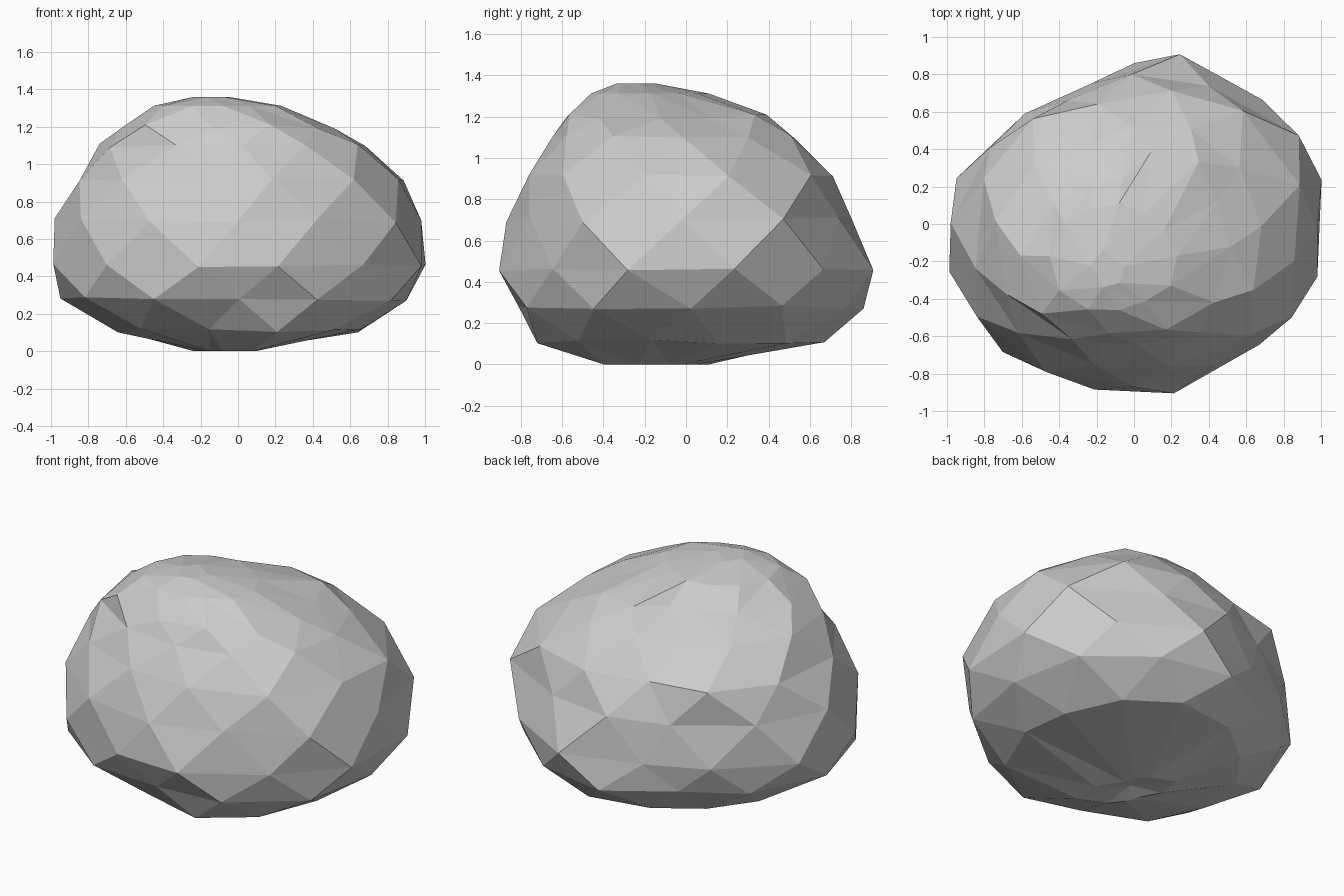
import bpy, bmesh, math, random

if "Cube" in bpy.data.objects:
    bpy.data.objects.remove(bpy.data.objects["Cube"])

random.seed(4)
SIDES = 12

# Contour levels, bottom to top: height, centre x, centre y, radii every 30 degrees
# (odd levels are turned by 15 degrees so the facets interlock)
LEVELS = [
    (0.00, -0.08, -0.13, [.10, .10, .13, .18, .28, .18, .10, .10, .13, .20, .31, .20]),
    (0.11, 0, 0, [.66, .69, .70, .64, .60, .64, .66, .72, .66, .75, .73, .68]),
    (0.28, 0, 0, [.90, .92, .89, .86, .76, .84, .95, .96, .90, .81, .88, .93]),
    (0.46, 0, 0, [1.03, .955, .94, .785, .83, .98, 1.02, .98, .91, .93, .93, 1.02]),
    (0.70, 0, 0, [.98, 1.0, .84, .80, .75, .87, .98, .975, .92, .87, .87, .98]),
    (0.92, 0, 0, [.91, .84, .74, .67, .78, .84, .88, .85, .78, .78, .86, .88]),
    (1.10, 0, 0, [.68, .64, .59, .52, .48, .62, .74, .78, .70, .65, .68, .73]),
    (1.20, 0, 0, [.46, .48, .40, .25, .31, .44, .63, .69, .60, .59, .60, .53]),
    (1.312, -0.08, -0.17, [.31, .28, .26, .28, .29, .33, .37, .37, .33, .29, .28, .32]),
    (1.36, -0.14, -0.25, [.09, .09, .10, .11, .11, .10, .09, .09, .09, .09, .09, .09]),
]

bm = bmesh.new()

# Rings of the boulder, slightly irregular between the caps
rings = []
for i, (z, cx, cy, radii) in enumerate(LEVELS):
    loose = 0 < i < len(LEVELS) - 2
    ring = []
    for k, r in enumerate(radii):
        a = math.radians(30 * k + 15 * (i % 2))
        dz = 0
        if loose:
            a += math.radians(random.uniform(-2, 2))
            dz = random.uniform(-0.012, 0.012)
        ring.append(bm.verts.new((cx + r * math.cos(a), cy + r * math.sin(a), z + dz)))
    rings.append(ring)

# Interlocking triangles between neighbouring rings
for i in range(len(rings) - 1):
    a, b = rings[i], rings[i + 1]
    for k in range(SIDES):
        n = (k + 1) % SIDES
        if i % 2 == 0:
            bm.faces.new((a[k], a[n], b[k]))
            bm.faces.new((a[n], b[n], b[k]))
        else:
            bm.faces.new((a[k], b[n], b[k]))
            bm.faces.new((a[k], a[n], b[n]))

# Caps: a slightly hollow underside and a flat crown, with crowded corners merged
hollow = bm.verts.new((-0.08, -0.13, 0.03))
for k in range(SIDES):
    bm.faces.new((rings[0][(k + 1) % SIDES], rings[0][k], hollow))
bm.faces.new(rings[-1])
bmesh.ops.remove_doubles(bm, verts=rings[0] + rings[-1], dist=0.06)
bmesh.ops.triangulate(bm, faces=[f for f in bm.faces if len(f.verts) > 3])
bmesh.ops.recalc_face_normals(bm, faces=bm.faces[:])

mesh = bpy.data.meshes.new("boulder")
bm.to_mesh(mesh)
bm.free()
boulder = bpy.data.objects.new("boulder", mesh)
bpy.context.collection.objects.link(boulder)
